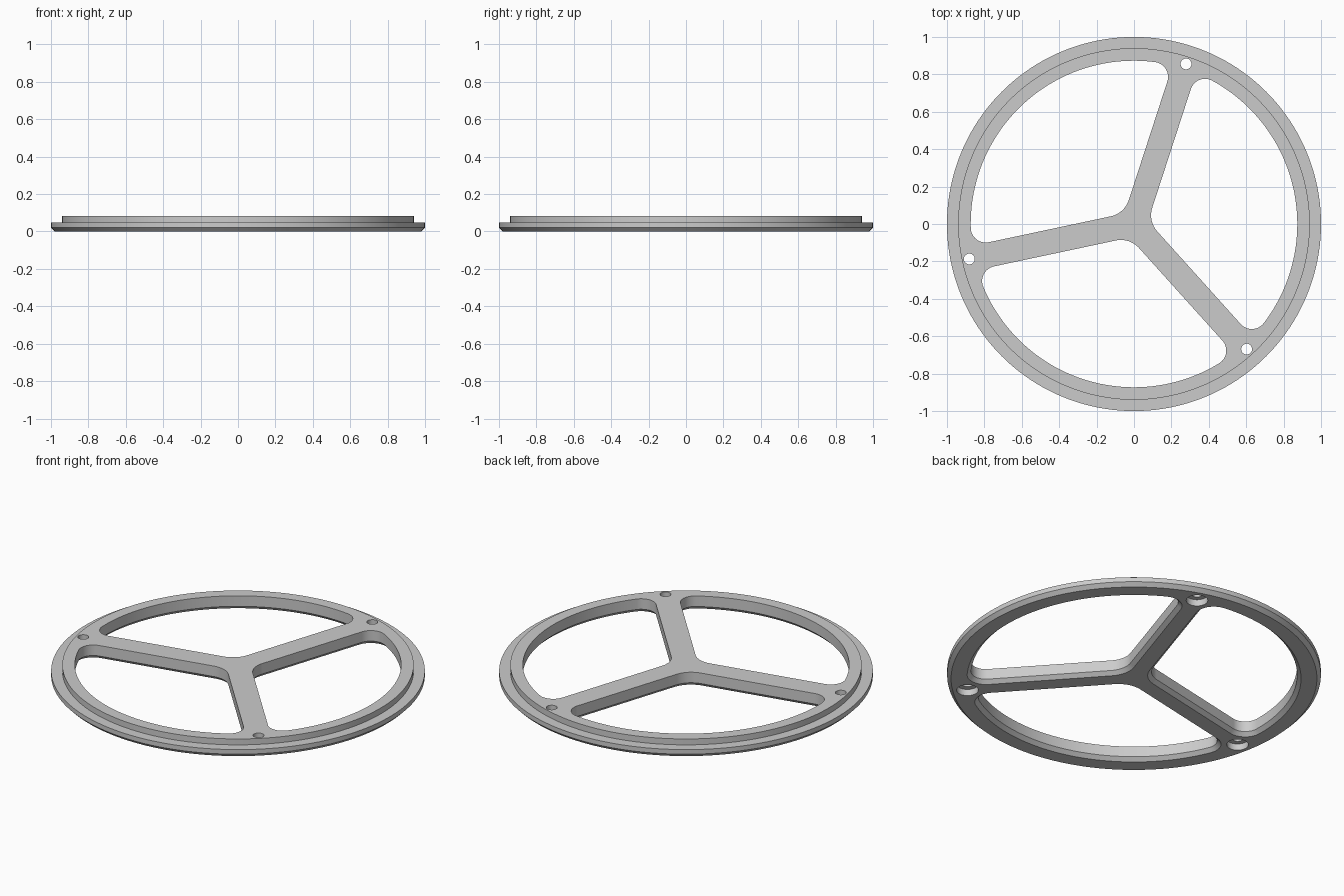
import bpy, bmesh, math
from mathutils import Vector

if "Cube" in bpy.data.objects:
    bpy.data.objects.remove(bpy.data.objects["Cube"])

SPOKES = [math.radians(a) for a in (72, 192, 312)]
HALF, RIM, CORNER, HUB = 0.066, 0.873, 0.08, 0.13   # spoke half width, opening radius, fillets
TOP, STEP, CHAMFER = 0.083, 0.048, 0.021

grey = bpy.data.materials.new("grey_metal")
grey.diffuse_color = (0.6, 0.6, 0.6, 1)
grey.use_nodes = True
grey.node_tree.nodes["Principled BSDF"].inputs["Base Color"].default_value = grey.diffuse_color


def arc(c, r, a0, a1, n):
    return [Vector((c[0] + r * math.cos(a0 + (a1 - a0) * i / n),
                    c[1] + r * math.sin(a0 + (a1 - a0) * i / n))) for i in range(n + 1)]


def circle(c, r, n):
    return arc(c, r, 0, 2 * math.pi, n)[:-1]


def loft(name, sections):
    """Closed solid through stacked outlines given as (points, z)."""
    bm = bmesh.new()
    rings = [[bm.verts.new((p.x, p.y, z)) for p in pts] for pts, z in sections]
    n = len(rings[0])
    for a, b in zip(rings, rings[1:]):
        for i in range(n):
            j = (i + 1) % n
            bm.faces.new((a[i], a[j], b[j], b[i]))
    bm.faces.new(rings[0][::-1])
    bm.faces.new(rings[-1])
    bmesh.ops.recalc_face_normals(bm, faces=bm.faces)
    me = bpy.data.meshes.new(name)
    bm.to_mesh(me)
    bm.free()
    me.materials.append(grey)
    ob = bpy.data.objects.new(name, me)
    bpy.context.collection.objects.link(ob)
    return ob


def window(angle, grow):
    """Rounded sector between two spokes, symmetric about its bisector."""
    w, R = HALF - grow, RIM + grow
    rc, rh = CORNER + grow, HUB + grow
    s = math.radians(60)
    hub = ((w + rh) / math.sin(s), 0)
    # rim corner beside the lower spoke, whose direction is -60 degrees
    u, v = math.sqrt((R - rc) ** 2 - (w + rc) ** 2), w + rc
    cx = u * math.cos(s) + v * math.sin(s)
    cy = -u * math.sin(s) + v * math.cos(s)
    t = math.atan2(cy, cx)
    pts = arc(hub, rh, math.radians(180), math.radians(210), 8)
    pts += arc((cx, cy), rc, math.radians(-150), t, 16)
    pts += arc((0, 0), R, t, 0, 32)[1:]
    pts += [Vector((p.x, -p.y)) for p in reversed(pts[1:-1])]
    c, d = math.cos(angle), math.sin(angle)
    return [Vector((p.x * c - p.y * d, p.x * d + p.y * c)) for p in pts]


# Stepped disc with a chamfered lower edge
wheel = loft("spoked_ring", [
    (circle((0, 0), 1 - CHAMFER, 160), 0), (circle((0, 0), 1, 160), CHAMFER),
    (circle((0, 0), 1, 160), STEP), (circle((0, 0), 0.94, 160), STEP),
    (circle((0, 0), 0.94, 160), TOP)])

# Openings chamfered on the underside, and counterbored bolt holes
cutters = []
for a in SPOKES:
    cutters.append(loft("window_cutter", [
        (window(a + math.radians(60), CHAMFER + 0.01), -0.01),
        (window(a + math.radians(60), 0), CHAMFER),
        (window(a + math.radians(60), 0), 0.12)]))
    c = (0.90 * math.cos(a), 0.90 * math.sin(a))
    cutters.append(loft("bolt_hole_cutter", [
        (circle(c, 0.058, 32), -0.02), (circle(c, 0.058, 32), 0.038),
        (circle(c, 0.029, 32), 0.038), (circle(c, 0.029, 32), 0.12)]))

bpy.context.view_layer.objects.active = wheel
for cutter in cutters:
    cutter.hide_render = True
    m = wheel.modifiers.new("cut", 'BOOLEAN')
    m.operation, m.solver, m.object = 'DIFFERENCE', 'EXACT', cutter
    bpy.ops.object.modifier_apply(modifier=m.name)
for cutter in cutters:
    bpy.data.objects.remove(cutter)

# Smooth curved walls, crisp edges
wheel.select_set(True)
bpy.ops.object.shade_smooth_by_angle(angle=math.radians(30))
